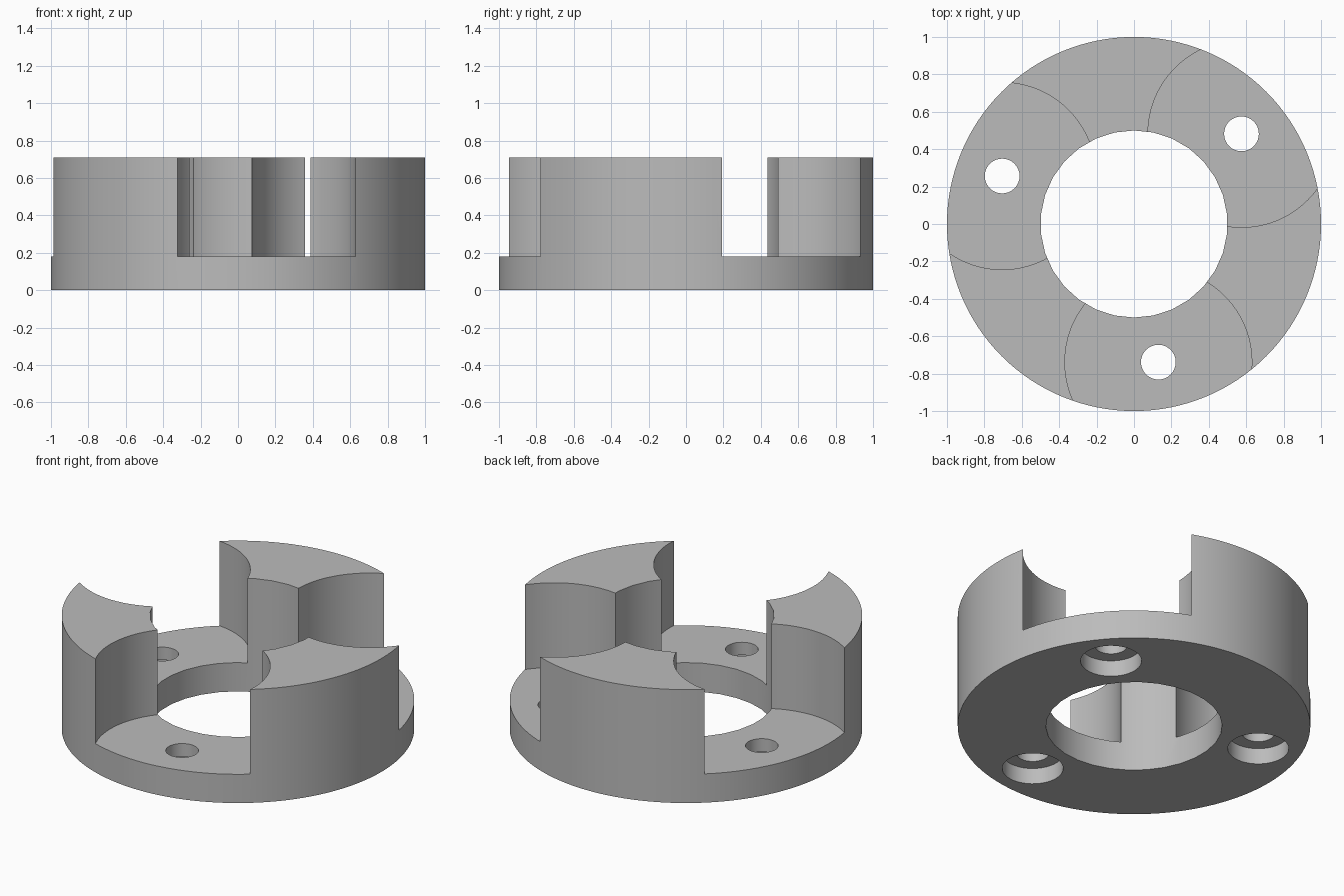
import bpy
from math import radians, cos, sin

default_cube = bpy.data.objects.get("Cube")
if default_cube:
    bpy.data.objects.remove(default_cube, do_unlink=True)

HEIGHT, BASE = 0.71, 0.18
BOLT_RADIUS = 0.75
BOLT_ANGLES = (-80, 40, 160)

grey = bpy.data.materials.new("light_grey")
grey.use_nodes = True
grey.diffuse_color = (0.5, 0.5, 0.5, 1)
grey.node_tree.nodes["Principled BSDF"].inputs["Base Color"].default_value = (0.5, 0.5, 0.5, 1)


def cylinder(name, radius, low, high, x=0, y=0, sides=64):
    bpy.ops.mesh.primitive_cylinder_add(vertices=sides, radius=radius, depth=high - low,
                                        location=(x, y, (low + high) / 2))
    obj = bpy.context.object
    obj.name = name
    obj.data.materials.append(grey)
    return obj


def cut(body, cutter):
    cutter.hide_render = True
    mod = body.modifiers.new(cutter.name, "BOOLEAN")
    mod.operation = "DIFFERENCE"
    mod.solver = "EXACT"
    mod.object = cutter
    bpy.context.view_layer.objects.active = body
    bpy.ops.object.modifier_apply(modifier=mod.name)
    bpy.data.objects.remove(cutter, do_unlink=True)


# Solid ring with a central bore
body = cylinder("slotted_ring", 1, 0, HEIGHT, sides=128)
cut(body, cylinder("bore_cutter", 0.5, -0.2, 1, sides=30))

# Round pockets leave three raised jaws; each pocket floor has a counterbored bolt hole
for angle in BOLT_ANGLES:
    x = BOLT_RADIUS * cos(radians(angle))
    y = BOLT_RADIUS * sin(radians(angle))
    cut(body, cylinder("pocket_cutter", 0.5, BASE, 1, x, y, 96))
    cut(body, cylinder("bolt_cutter", 0.093, -0.2, 1, x, y, 32))
    cut(body, cylinder("counterbore_cutter", 0.173, -0.2, 0.1, x, y, 48))

# Smooth curved walls with crisp rims
bpy.ops.object.select_all(action="DESELECT")
body.select_set(True)
bpy.context.view_layer.objects.active = body
bpy.ops.object.shade_smooth_by_angle(angle=radians(25))
